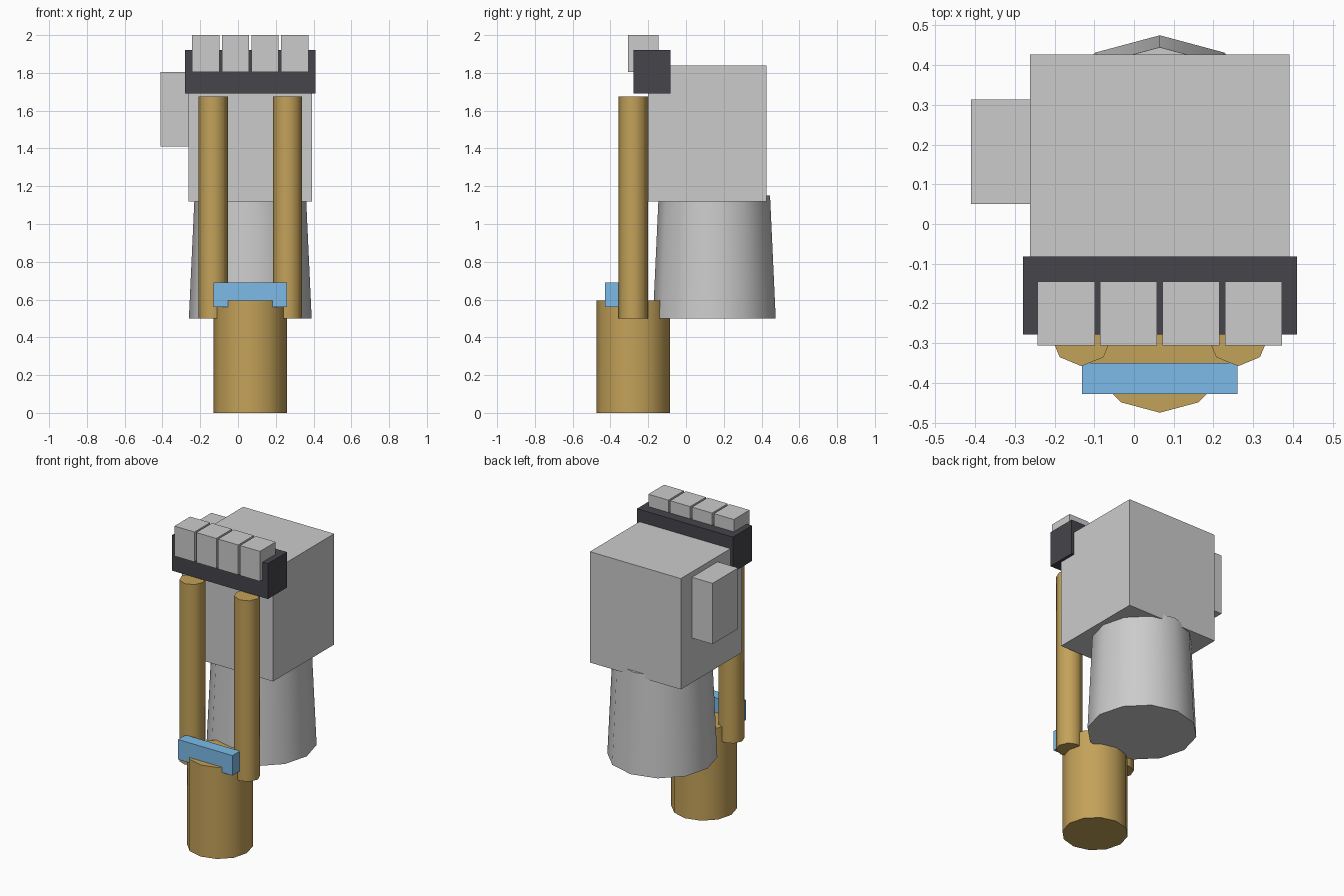
import bpy
import math

if "Cube" in bpy.data.objects:
    bpy.data.objects.remove(bpy.data.objects["Cube"])


def material(name, rgb):
    m = bpy.data.materials.new(name)
    m.diffuse_color = (*rgb, 1)
    m.use_nodes = True
    m.node_tree.nodes["Principled BSDF"].inputs["Base Color"].default_value = m.diffuse_color
    return m


bronze = material("bronze", (0.55, 0.36, 0.10))
dark = material("dark_metal", (0.06, 0.06, 0.07))
blue = material("blue", (0.20, 0.50, 0.80))


def finish(name, mat):
    ob = bpy.context.object
    ob.name = ob.data.name = name
    if mat:
        ob.data.materials.append(mat)
    return ob


def box(name, x, y, z, mat=None):
    """Box from (min, max) ranges."""
    bpy.ops.mesh.primitive_cube_add(size=1, location=[sum(r) / 2 for r in (x, y, z)])
    ob = finish(name, mat)
    ob.scale = [r[1] - r[0] for r in (x, y, z)]
    bpy.ops.object.transform_apply(location=False, rotation=False, scale=True)
    return ob


def tube(name, x, y, z, r1, r2, sides, mat=None):
    """Upright solid cylinder or cone, smooth around its side."""
    bpy.ops.mesh.primitive_cone_add(vertices=sides, radius1=r1, radius2=r2,
                                    depth=z[1] - z[0], location=(x, y, sum(z) / 2))
    ob = finish(name, mat)
    bpy.ops.object.shade_smooth_by_angle(angle=math.radians(50))
    return ob


CX = 0.065  # centre line of everything except the side block

# Main body: tapered sleeve, square block and side block
tube("sleeve", CX, 0.15, (0.5, 1.15), 0.325, 0.295, 12)
box("main_block", (-0.262, 0.392), (-0.2, 0.427), (1.12, 1.84))
box("side_block", (-0.41, -0.262), (0.05, 0.313), (1.41, 1.805))

# Dark bar with a row of four grey blocks
box("top_bar", (-0.28, 0.41), (-0.278, -0.082), (1.69, 1.92), dark)
for i in range(4):
    x = CX + (i - 1.5) * 0.157
    box(f"finger_block_{i + 1}", (x - 0.072, x + 0.072), (-0.306, -0.145), (1.805, 2.0))

# Bronze base cylinder, twin rods and blue clip
tube("base_cylinder", CX, -0.28, (0, 0.595), 0.195, 0.195, 12, bronze)
for side, s in (("left", -1), ("right", 1)):
    tube(f"{side}_rod", CX + s * 0.197, -0.28, (0.5, 1.675), 0.078, 0.078, 8, bronze)
box("clip", (-0.131, 0.26), (-0.428, -0.35), (0.56, 0.69), blue)
